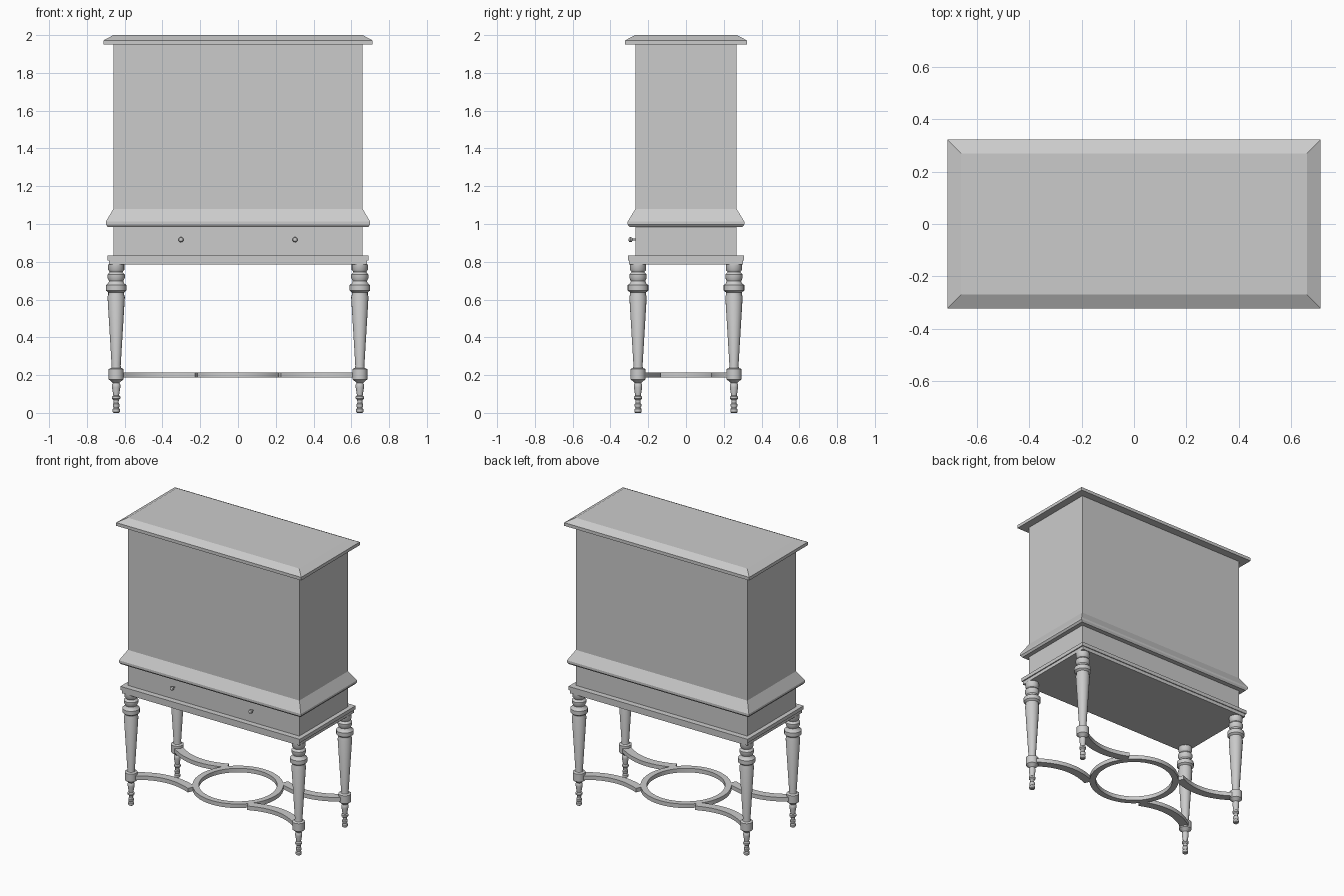
import bpy, bmesh, math
from mathutils import Vector

cube = bpy.data.objects.get("Cube")
if cube:
    bpy.data.objects.remove(cube, do_unlink=True)

GREY = (0.6, 0.6, 0.6, 1.0)
mat = bpy.data.materials.new("plain grey")
mat.use_nodes = True
mat.diffuse_color = GREY
mat.node_tree.nodes["Principled BSDF"].inputs["Base Color"].default_value = GREY


def finish(name, bm, smooth=False):
    bmesh.ops.recalc_face_normals(bm, faces=bm.faces)
    mesh = bpy.data.meshes.new(name)
    bm.to_mesh(mesh)
    bm.free()
    mesh.materials.append(mat)
    obj = bpy.data.objects.new(name, mesh)
    bpy.context.collection.objects.link(obj)
    if smooth:
        bpy.ops.object.select_all(action="DESELECT")
        obj.select_set(True)
        bpy.context.view_layer.objects.active = obj
        bpy.ops.object.shade_smooth_by_angle(angle=math.radians(35))
    return obj


def skin(bm, rings, caps=True, loop=False):
    """Bridge successive rings of points with quads."""
    vs = [[bm.verts.new(p) for p in ring] for ring in rings]
    pairs = list(zip(vs, vs[1:])) + ([(vs[-1], vs[0])] if loop else [])
    for a, b in pairs:
        for i in range(len(a)):
            j = (i + 1) % len(a)
            bm.faces.new((a[i], a[j], b[j], b[i]))
    if caps and not loop:
        bm.faces.new(vs[0])
        bm.faces.new(vs[-1])


def moulding(name, profile):
    """Rectangular solid whose footprint grows and shrinks with height."""
    bm = bmesh.new()
    skin(bm, [[(sx * hx, sy * hy, z) for sx, sy in ((-1, -1), (1, -1), (1, 1), (-1, 1))]
              for hx, hy, z in profile])
    return finish(name, bm)


def turned(name, profile, sides=20):
    bm = bmesh.new()
    angles = [math.tau * i / sides for i in range(sides)]
    skin(bm, [[(r * math.cos(a), r * math.sin(a), z) for a in angles] for r, z in profile])
    return finish(name, bm, smooth=True)


# Cabinet case, from the bottom up
moulding("base_lower_moulding", [(.683, .301, .785), (.683, .301, .808)])
moulding("base_upper_moulding", [(.69, .307, .808), (.69, .307, .833)])
moulding("drawer_case", [(.66, .268, .833), (.66, .268, .988)])
moulding("waist_moulding", [(.69, .3, .985), (.7, .309, .998), (.7, .309, 1.012), (.66, .268, 1.08)])
moulding("cabinet_body", [(.66, .268, 1.08), (.66, .268, 1.95)])
moulding("cornice", [(.712, .322, 1.95), (.712, .322, 1.972), (.66, .27, 2.0)])

# Drawer knobs
for side, x in (("right", -.302), ("left", .302)):
    knob = turned("drawer_knob_" + side, [(.005, 0), (.005, .016), (.012, .02), (.014, .027),
                                          (.011, .034), (.004, .038)], 12)
    knob.rotation_euler.x = math.pi / 2
    knob.location = (x, -.267, .917)

# Turned legs and curved stretcher arms at the four corners
LEG_X, LEG_Y = .645, .254
LEG = [(.014, 0), (.019, .005), (.019, .02), (.013, .026), (.018, .034), (.018, .046),
       (.013, .052), (.014, .068), (.022, .076), (.022, .086), (.015, .092), (.022, .135),
       (.022, .15), (.017, .158), (.027, .168), (.04, .178), (.04, .232), (.026, .238),
       (.024, .25), (.046, .615), (.042, .625), (.042, .638), (.055, .648), (.055, .676),
       (.042, .686), (.038, .698), (.046, .715), (.046, .732), (.034, .745),
       (.043, .758), (.043, .786)]
Z0, Z1 = .187, .215


def stretcher_arm(name, sx, sy):
    start, end, sag, half = Vector((LEG_X, LEG_Y)), Vector((.217, .2)), .065, .028
    chord = end - start
    inward = Vector((chord.y, -chord.x)).normalized()
    if inward.y > 0:
        inward.negate()
    steps, rings = 16, []
    for i in range(steps + 1):
        t = i / steps
        p = start + chord * t + inward * (4 * sag * t * (1 - t))
        d = (chord + inward * (4 * sag * (1 - 2 * t))).normalized()
        n = Vector((-d.y, d.x)) * half
        rings.append([(sx * q.x, sy * q.y, z) for q, z in
                      ((p + n, Z0), (p - n, Z0), (p - n, Z1), (p + n, Z1))])
    bm = bmesh.new()
    skin(bm, rings)
    finish(name, bm, smooth=True)


for depth, sy in (("front", -1), ("back", 1)):
    for side, sx in (("right", -1), ("left", 1)):
        leg = turned(f"{depth}_{side}_leg", LEG)
        leg.location = (sx * LEG_X, sy * LEG_Y, 0)
        stretcher_arm(f"{depth}_{side}_stretcher", sx, sy)

# Round stretcher ring in the middle
bm = bmesh.new()
section = [(.247, Z0), (.287, Z0), (.287, Z1), (.247, Z1)]
skin(bm, [[(r * math.cos(a), r * math.sin(a), z) for r, z in section]
          for a in (math.tau * i / 48 for i in range(48))], loop=True)
finish("stretcher_ring", bm, smooth=True)
